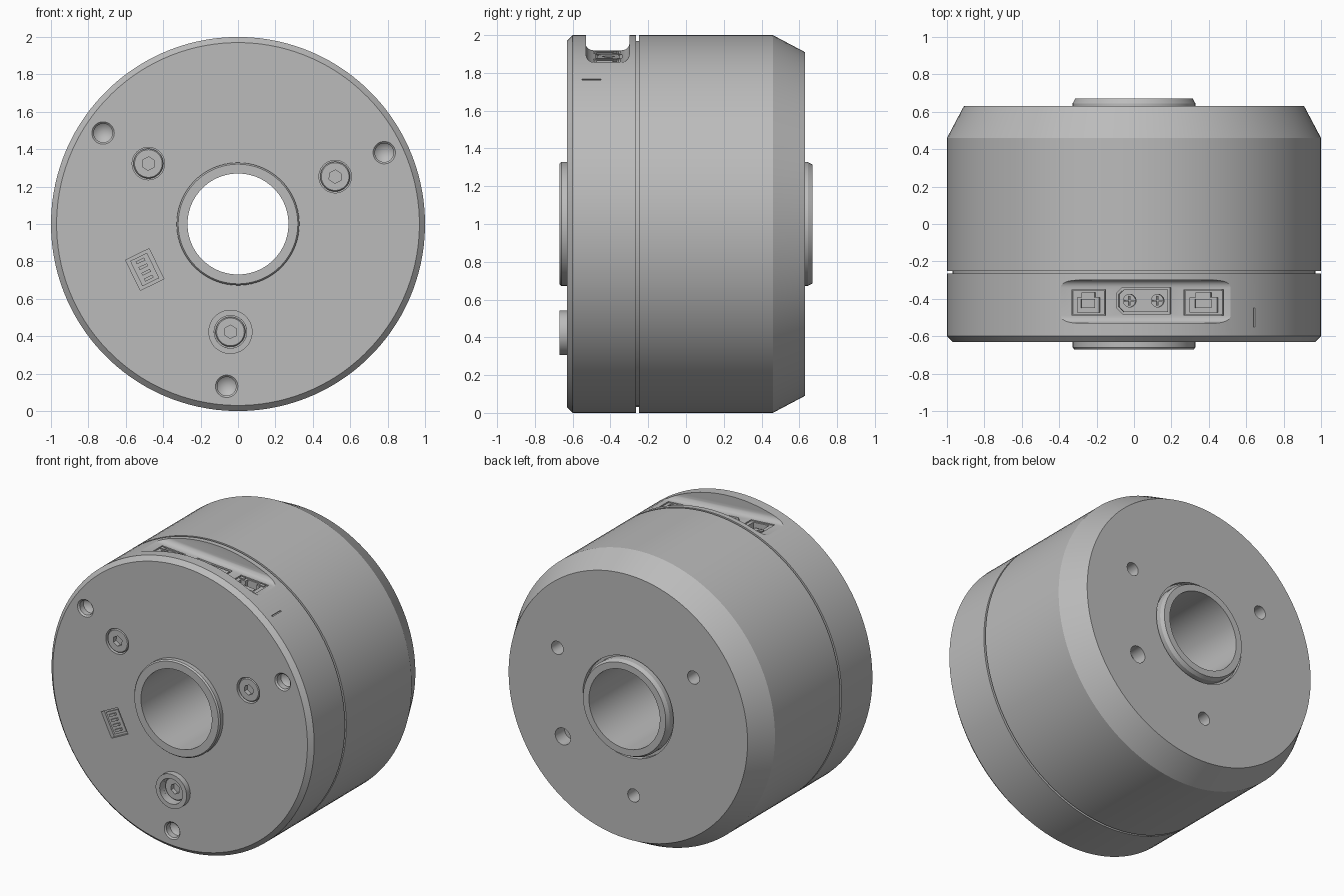
import bpy, bmesh, math
from mathutils import Matrix

cube = bpy.data.objects.get("Cube")
if cube:
    bpy.data.objects.remove(cube, do_unlink=True)

GREY = (0.5, 0.5, 0.5, 1)
metal = bpy.data.materials.new("housing grey")
metal.use_nodes = True
metal.diffuse_color = GREY
metal.node_tree.nodes["Principled BSDF"].inputs["Base Color"].default_value = GREY

# The whole pattern is turned slightly about the motor axis
BASE = Matrix.Translation((0, 0, 1)) @ Matrix.Rotation(math.radians(4), 4, 'Y')


def frame(angle=0, radius=0):
    """Local x points outward, local z points to the front."""
    return (BASE @ Matrix.Rotation(math.radians(-angle), 4, 'Y')
            @ Matrix.Translation((radius, 0, 0)) @ Matrix.Rotation(math.pi / 2, 4, 'X'))


def finish(name, bm, matrix):
    bmesh.ops.remove_doubles(bm, verts=bm.verts, dist=1e-5)
    bmesh.ops.recalc_face_normals(bm, faces=bm.faces)
    bm.transform(matrix)
    mesh = bpy.data.meshes.new(name)
    bm.to_mesh(mesh)
    bm.free()
    mesh.materials.append(metal)
    obj = bpy.data.objects.new(name, mesh)
    bpy.context.collection.objects.link(obj)
    return obj


def revolve(name, profile, matrix, sides=32):
    """Spin (radius, height) points round local z."""
    bm = bmesh.new()
    rings = []
    for i in range(sides):
        a = 2 * math.pi * i / sides
        rings.append([bm.verts.new((r * math.cos(a), r * math.sin(a), h)) for r, h in profile])
    closed = profile[0][0] > 0
    count = len(profile) if closed else len(profile) - 1
    for i in range(sides):
        a, b = rings[i], rings[(i + 1) % sides]
        for j in range(count):
            k = (j + 1) % len(profile)
            bm.faces.new((a[j], b[j], b[k], a[k]))
    return finish(name, bm, matrix)


def rod(name, r, h0, h1, matrix, sides=32):
    return revolve(name, [(0, h0), (r, h0), (r, h1), (0, h1)], matrix, sides)


def prism(name, outline, h0, h1, matrix):
    """Extrude an outline along local z."""
    bm = bmesh.new()
    face = bm.faces.new([bm.verts.new((x, y, h0)) for x, y in outline])
    top = bmesh.ops.extrude_face_region(bm, geom=[face])["geom"]
    bmesh.ops.translate(bm, vec=(0, 0, h1 - h0),
                        verts=[v for v in top if isinstance(v, bmesh.types.BMVert)])
    return finish(name, bm, matrix)


def box(name, cx, cy, w, d, h0, h1, matrix):
    outline = [(cx + sx * w / 2, cy + sy * d / 2)
               for sx, sy in ((-1, -1), (1, -1), (1, 1), (-1, 1))]
    return prism(name, outline, h0, h1, matrix)


def cut(target, cutters):
    for cutter in cutters:
        mod = target.modifiers.new("cut", 'BOOLEAN')
        mod.operation = 'DIFFERENCE'
        mod.solver = 'EXACT'
        mod.object = cutter
        bpy.context.view_layer.objects.active = target
        bpy.ops.object.modifier_apply(modifier=mod.name)
        bpy.data.objects.remove(cutter, do_unlink=True)


AXIS = frame()
FRONT = 0.63

# Main turned bodies
cover = revolve("front_cover", [(0.31, 0.265), (1, 0.265), (1, 0.6), (0.97, FRONT), (0.31, FRONT)],
                AXIS, 128)
housing = revolve("rear_housing", [(0.31, 0.265), (0.97, 0.265), (0.97, 0.25), (1, 0.25),
                                   (1, -0.46), (0.91, -0.63), (0.345, -0.63), (0.345, -0.6),
                                   (0.31, -0.6)], AXIS, 128)
revolve("hollow_shaft", [(0.27, 0.67), (0.32, 0.67), (0.328, 0.66), (0.328, -0.645), (0.315, -0.67),
                         (0.27, -0.67)], AXIS, 64)

# Rear mounting holes
for angle, radius in ((30, 0.045), (150, 0.045), (270, 0.045), (330, 0.058)):
    cut(housing, [rod("hole_cutter", radius, -0.8, -0.53, frame(angle, 0.6))])

# Front holes and counterbored screws
for i, angle in enumerate((30, 150, 270)):
    cut(cover, [
        revolve("hole_cutter", [(0, 0.54), (0.05, 0.58), (0.05, 0.62), (0.062, 0.632),
                                (0.062, 0.7), (0, 0.7)], frame(angle, 0.87)),
        rod("bore_cutter", 0.087, 0.59, 0.7, frame(angle, 0.578))])
    screw = revolve("screw_%d" % i, [(0, 0.58), (0.08, 0.58), (0.08, 0.618), (0.074, 0.625), (0, 0.625)],
                    frame(angle, 0.578))
    cut(screw, [rod("hex_cutter", 0.036, 0.595, 0.7, frame(angle, 0.578), 6)])
revolve("screw_boss", [(0.087, 0.6), (0.118, 0.6), (0.118, 0.67), (0.087, 0.67)], frame(270, 0.578), 48)

# Switch block pocket with sliders
switch = frame(210, 0.555)
cut(cover, [box("pocket_cutter", 0, 0, 0.14, 0.18, 0.6, 0.7, switch)])
box("switch_block", 0, 0, 0.1, 0.15, 0.59, 0.612, switch)
for i in range(4):
    box("switch_slider_%d" % i, 0, (i - 1.5) * 0.034, 0.05, 0.016, 0.61, 0.626, switch)

# Filleted connector recess on top, running along x
LOW, HIGH, FLOOR, FILLET = -0.53, -0.3, 0.89, 0.04
recess = [(LOW, 1.1)]
for centre, start in ((LOW + FILLET, 180), (HIGH - FILLET, 270)):
    for step in range(7):
        a = math.radians(start + step * 15)
        recess.append((centre + FILLET * math.cos(a), FLOOR + FILLET + FILLET * math.sin(a)))
recess.append((HIGH, 1.1))
ALONG_X = Matrix(((0, 0, 1, 0), (1, 0, 0, 0), (0, 1, 0, 0), (0, 0, 0, 1)))
cut(cover, [prism("recess_cutter", recess, -0.8, 0.8, BASE @ ALONG_X)])

# Network sockets in the recess floor
MID = -0.42
for side, x, w in (("right", -0.305, 0.18), ("left", 0.312, 0.21)):
    cut(cover, [box("socket_cutter", x, MID, w, 0.14, 0.8, 1, BASE)])
    shell = box(side + "_socket", x, MID, w - 0.01, 0.13, 0.79, 0.885, BASE)
    cut(shell, [box("opening_cutter", x, MID - 0.012, w - 0.06, 0.08, 0.82, 1, BASE),
                box("latch_cutter", x, MID + 0.03, w * 0.4, 0.05, 0.82, 1, BASE)])
    box(side + "_socket_tongue", x, MID - 0.005, w * 0.4, 0.05, 0.81, 0.86, BASE)
    for s in (-1, 1):
        box(side + "_socket_light", x + s * w * 0.36, MID + 0.045, 0.035, 0.022, 0.88, 0.892, BASE)

# Two pin power socket with chamfered corners
power = [(-0.115, -0.07), (0.145, -0.07), (0.145, 0.07), (-0.115, 0.07), (-0.145, 0.04), (-0.145, -0.04)]
place = BASE @ Matrix.Translation((-0.01, -0.41, 0))
cut(cover, [prism("power_cutter", power, 0.83, 1, place)])
body = prism("power_socket", [(x * 0.9, y * 0.86) for x, y in power], 0.82, 0.885, place)
for x in (-0.075, 0.075):
    at = place @ Matrix.Translation((x, 0, 0))
    cut(body, [rod("pin_cutter", 0.034, 0.84, 1, at, 24)])
    for w, d in ((0.05, 0.008), (0.008, 0.05)):
        box("power_pin", 0, 0, w, d, 0.83, 0.88, at)

# Thin slot on the side of the front cover
slot = BASE @ Matrix.Rotation(math.radians(36), 4, 'Y')
cut(cover, [box("slot_cutter", 0, -0.5, 0.008, 0.1, 0.985, 1.1, slot)])

# Smooth round surfaces, keep edges sharp
bpy.ops.object.select_all(action='DESELECT')
for obj in bpy.context.collection.objects:
    if obj.type == 'MESH' and metal.name in obj.data.materials:
        obj.select_set(True)
bpy.context.view_layer.objects.active = cover
bpy.ops.object.shade_smooth_by_angle(angle=math.radians(25))
